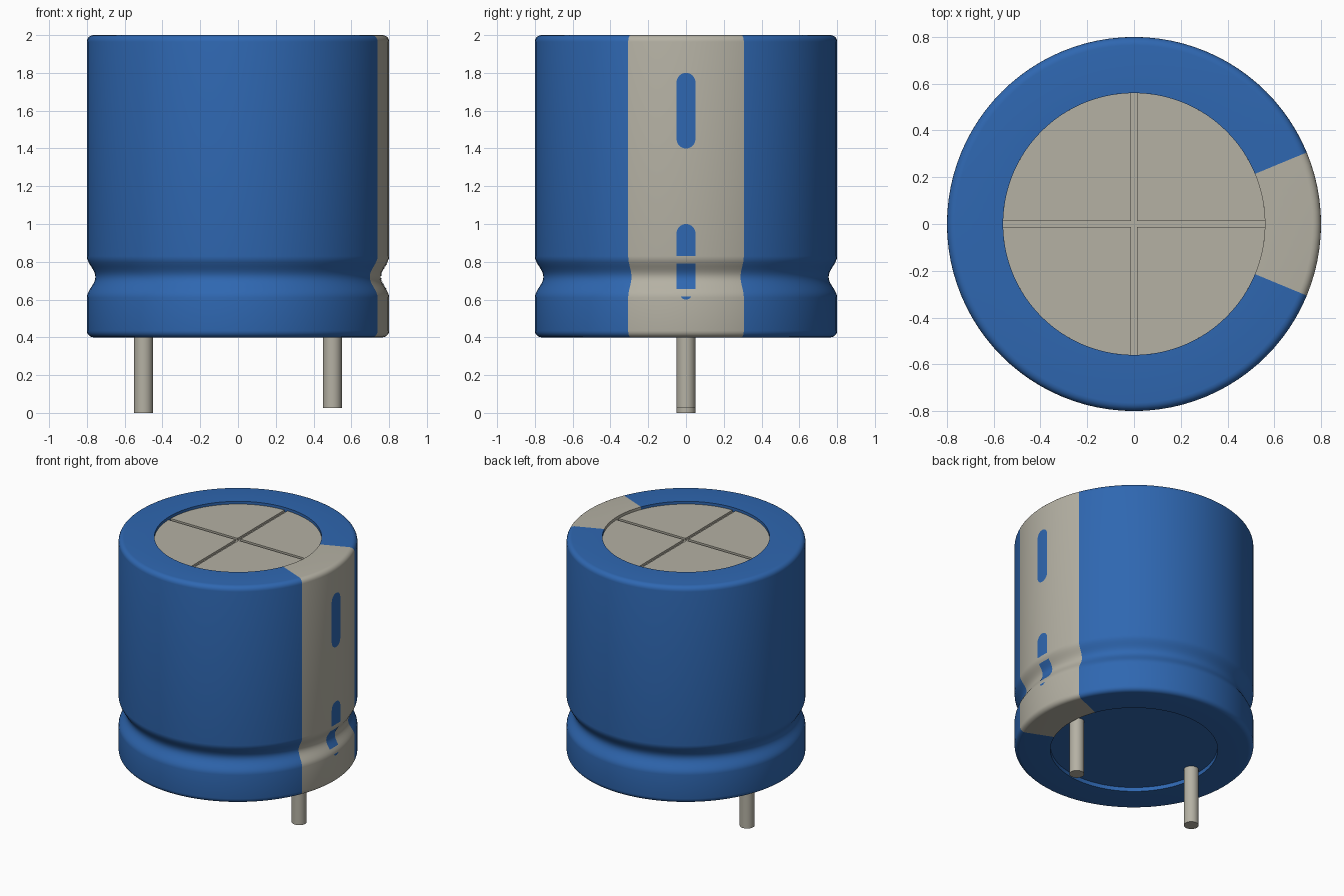
import bpy, bmesh, math

cube = bpy.data.objects.get("Cube")
if cube:
    bpy.data.objects.remove(cube, do_unlink=True)

SEGMENTS = 96
RADIUS, RIM = 0.8, 0.56
BOTTOM, TOP = 0.4, 2.0
CORNER = 0.035
STRIPE_HALF = math.pi / 8


def material(name, colour):
    m = bpy.data.materials.new(name)
    m.use_nodes = True
    m.diffuse_color = colour
    m.node_tree.nodes["Principled BSDF"].inputs["Base Color"].default_value = colour
    return m


blue = material("blue sleeve", (0.028, 0.136, 0.44, 1))
beige = material("warm grey", (0.46, 0.44, 0.37, 1))


def finish(bm, name, *mats):
    mesh = bpy.data.meshes.new(name)
    bm.to_mesh(mesh)
    bm.free()
    ob = bpy.data.objects.new(name, mesh)
    bpy.context.collection.objects.link(ob)
    for m in mats:
        mesh.materials.append(m)
    bpy.ops.object.select_all(action='DESELECT')
    ob.select_set(True)
    bpy.context.view_layer.objects.active = ob
    bpy.ops.object.shade_smooth_by_angle(angle=math.radians(35))
    return ob


def cylinder(name, radius, z0, z1, mat, x=0, sides=32):
    bm = bmesh.new()
    bmesh.ops.create_cone(bm, cap_ends=True, segments=sides, radius1=radius,
                          radius2=radius, depth=z1 - z0)
    bmesh.ops.translate(bm, verts=bm.verts, vec=(x, 0, (z0 + z1) / 2))
    return finish(bm, name, mat)


def wall_radius(z):
    """Side radius with the crimped groove."""
    d = abs(z - 0.72) / 0.11
    return RADIUS - (0.0225 * (1 + math.cos(math.pi * d)) if d < 1 else 0)


# Sleeve: lathed profile with rounded corners and a groove
def corner(z, start):
    steps = [start + i * math.pi / 10 for i in range(6)]
    return [(RADIUS - CORNER + CORNER * math.cos(a), z + CORNER * math.sin(a)) for a in steps]


groove = [(wall_radius(z), z) for z in (0.61 + i * 0.22 / 16 for i in range(17))]
profile = ([(RIM, BOTTOM + 0.05), (RIM, BOTTOM)]
           + corner(BOTTOM + CORNER, -math.pi / 2) + groove
           + corner(TOP - CORNER, 0) + [(RIM, TOP), (RIM, TOP - 0.05)])
bm = bmesh.new()
rings = []
for r, z in profile:
    angles = [2 * math.pi * i / SEGMENTS for i in range(SEGMENTS)]
    rings.append([bm.verts.new((r * math.cos(a), r * math.sin(a), z)) for a in angles])
for low, high in zip(rings, rings[1:]):
    for i in range(SEGMENTS):
        j = (i + 1) % SEGMENTS
        f = bm.faces.new((low[i], low[j], high[j], high[i]))
        c = f.calc_center_median()
        f.material_index = int(abs(math.atan2(c.y, c.x)) < STRIPE_HALF)
finish(bm, "sleeve", blue, beige)

# End caps, recessed inside the rims
cylinder("bottom_seal", RIM, BOTTOM + 0.03, BOTTOM + 0.06, blue, sides=SEGMENTS)
cylinder("vent_base", RIM, TOP - 0.06, TOP - 0.035, beige, sides=SEGMENTS)

# Four quarter plates leave the cross-shaped vent score
gap = 0.012
bm = bmesh.new()
for q in range(4):
    start = math.asin(gap / RIM)
    sweep = math.pi / 2 - 2 * start
    points = [(gap, gap)]
    for i in range(25):
        a = start + sweep * i / 24
        points.append((RIM * math.cos(a), RIM * math.sin(a)))
    turn = q * math.pi / 2
    c, s = math.cos(turn), math.sin(turn)
    face = bm.faces.new([bm.verts.new((c * x - s * y, s * x + c * y, TOP - 0.035))
                         for x, y in points])
    top = bmesh.ops.extrude_face_region(bm, geom=[face])["geom"]
    bmesh.ops.translate(bm, vec=(0, 0, 0.015),
                        verts=[v for v in top if isinstance(v, bmesh.types.BMVert)])
bmesh.ops.recalc_face_normals(bm, faces=bm.faces)
finish(bm, "vent_plates", beige)


# Polarity marks: thin patches following the stripe wall
def mark(name, z0, z1, round_low, round_high, half=0.05):
    bm = bmesh.new()
    rows = []
    count = 40
    for k in range(count + 1):
        z = z0 + (z1 - z0) * (1 - math.cos(math.pi * k / count)) / 2
        w = half
        for rounded, edge in ((round_low, z - z0), (round_high, z1 - z)):
            if rounded and edge < half:
                w = min(w, math.sqrt(max(half ** 2 - (half - edge) ** 2, 1e-7)))
        r = wall_radius(z) + 0.003
        rows.append([bm.verts.new((math.sqrt(r * r - y * y), y, z))
                     for y in (-w, -w / 2, 0, w / 2, w)])
    for a, b in zip(rows, rows[1:]):
        for i in range(4):
            bm.faces.new((a[i], a[i + 1], b[i + 1], b[i]))
    finish(bm, name, blue)


mark("upper_mark", 1.4, 1.8, True, True)
mark("lower_mark", 0.83, 1.0, False, True)
mark("groove_mark", 0.655, 0.79, False, False)
mark("lower_mark_tip", 0.6, 0.615, True, False, half=0.032)

# Lead pins, one slightly longer
cylinder("right_pin", 0.05, 0.0, BOTTOM + 0.05, beige, x=-0.5)
cylinder("left_pin", 0.05, 0.025, BOTTOM + 0.05, beige, x=0.5)
